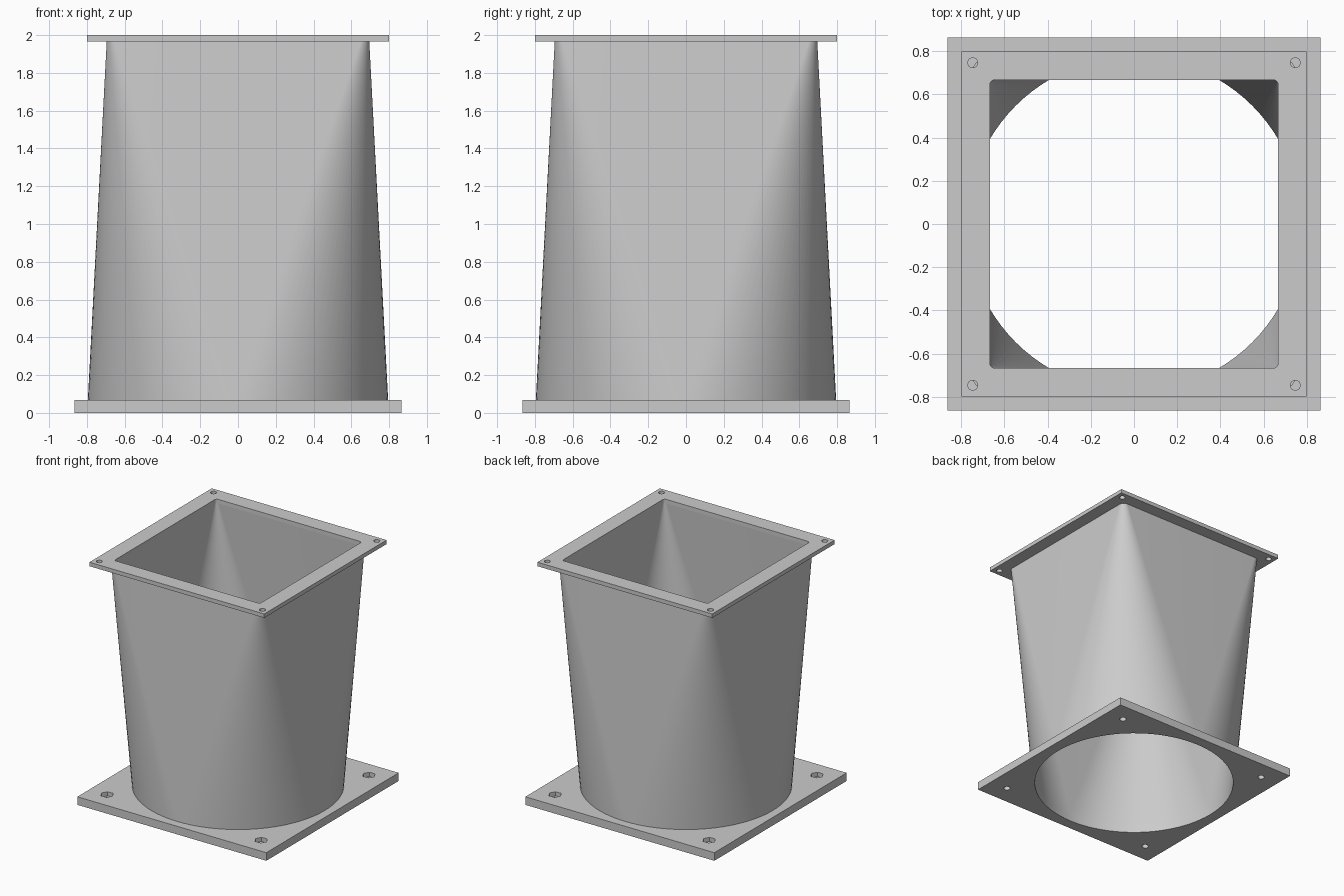
import bpy, bmesh
from math import cos, sin, pi

if "Cube" in bpy.data.objects:
    bpy.data.objects.remove(bpy.data.objects["Cube"], do_unlink=True)

BASE_TOP, FLANGE_BOTTOM, TOP = 0.067, 1.967, 2.0
STEPS = 24  # segments per quarter turn
CORNERS = ((1, 1), (-1, 1), (-1, -1), (1, -1))

grey = bpy.data.materials.new("light grey")
grey.use_nodes = True
grey.diffuse_color = (0.6, 0.6, 0.6, 1)
grey.node_tree.nodes["Principled BSDF"].inputs["Base Color"].default_value = (0.6, 0.6, 0.6, 1)


def rounded_square(half, radius):
    """Outline of a rounded square; radius equal to half gives a circle."""
    points = []
    for quarter, (sx, sy) in enumerate(CORNERS):
        for i in range(STEPS + 1):
            a = (quarter + i / STEPS) * pi / 2
            points.append((sx * (half - radius) + radius * cos(a),
                           sy * (half - radius) + radius * sin(a)))
    return points


def polygon(cx, cy, radius, sides):
    return [(cx + radius * cos(2 * pi * i / sides),
             cy + radius * sin(2 * pi * i / sides)) for i in range(sides)]


def square(half):
    return [(sx * half, sy * half) for sx, sy in CORNERS]


def loft(name, sections, closed=False):
    """Skin matching outlines; either cap the ends or join last to first."""
    bm = bmesh.new()
    rings = [[bm.verts.new((x, y, z)) for x, y in outline] for outline, z in sections]
    pairs = list(zip(rings, rings[1:]))
    if closed:
        pairs.append((rings[-1], rings[0]))
    else:
        bm.faces.new(rings[0])
        bm.faces.new(rings[-1])
    n = len(rings[0])
    for a, b in pairs:
        for i in range(n):
            j = (i + 1) % n
            bm.faces.new((a[i], a[j], b[j], b[i]))
    bmesh.ops.remove_doubles(bm, verts=bm.verts, dist=1e-5)
    bmesh.ops.recalc_face_normals(bm, faces=bm.faces)
    mesh = bpy.data.meshes.new(name)
    bm.to_mesh(mesh)
    bm.free()
    obj = bpy.data.objects.new(name, mesh)
    bpy.context.collection.objects.link(obj)
    mesh.materials.append(grey)
    return obj


def cut(obj, outline, z0, z1):
    """Cut a straight hole and discard the cutter."""
    cutter = loft("cutter", [(outline, z0), (outline, z1)])
    cutter.hide_render = True
    mod = obj.modifiers.new("hole", "BOOLEAN")
    mod.operation, mod.solver, mod.object = "DIFFERENCE", "EXACT", cutter
    bpy.context.view_layer.update()
    evaluated = obj.evaluated_get(bpy.context.evaluated_depsgraph_get())
    mesh = bpy.data.meshes.new_from_object(evaluated)
    obj.modifiers.clear()
    obj.data = mesh
    bpy.data.objects.remove(cutter, do_unlink=True)


def smooth(obj):
    bpy.ops.object.select_all(action="DESELECT")
    obj.select_set(True)
    bpy.context.view_layer.objects.active = obj
    bpy.ops.object.shade_smooth_by_angle(angle=pi / 6)


# Round-to-square duct with a thin wall
duct = loft("duct", [
    (rounded_square(0.795, 0.795), BASE_TOP),
    (rounded_square(0.695, 0.045), FLANGE_BOTTOM),
    (rounded_square(0.667, 0.02), FLANGE_BOTTOM),
    (rounded_square(0.775, 0.775), BASE_TOP)], closed=True)

# Base plate with round opening, bolt holes and hexagonal nut pockets
base_plate = loft("base_plate", [(square(0.865), 0), (square(0.865), BASE_TOP)])
cut(base_plate, polygon(0, 0, 0.775, STEPS * 4), -0.1, 0.2)
for sx, sy in CORNERS:
    x, y = sx * 0.705, sy * 0.705
    cut(base_plate, polygon(x, y, 0.026, 24), -0.1, 0.2)
    cut(base_plate, polygon(x, y, 0.05, 6), 0.033, 0.2)

# Top flange with square opening and screw holes
top_flange = loft("top_flange", [(square(0.8), FLANGE_BOTTOM), (square(0.8), TOP)])
opening = loft_outline = polygon(0, 0, 1, 4)
opening = [p for i, p in enumerate(rounded_square(0.667, 0.02)) if i % 4 == 0 or i % (STEPS + 1) == STEPS]
cut(top_flange, opening, 1.9, 2.1)
for sx, sy in CORNERS:
    cut(top_flange, polygon(sx * 0.747, sy * 0.747, 0.023, 24), 1.9, 2.1)

for part in (duct, base_plate, top_flange):
    smooth(part)
